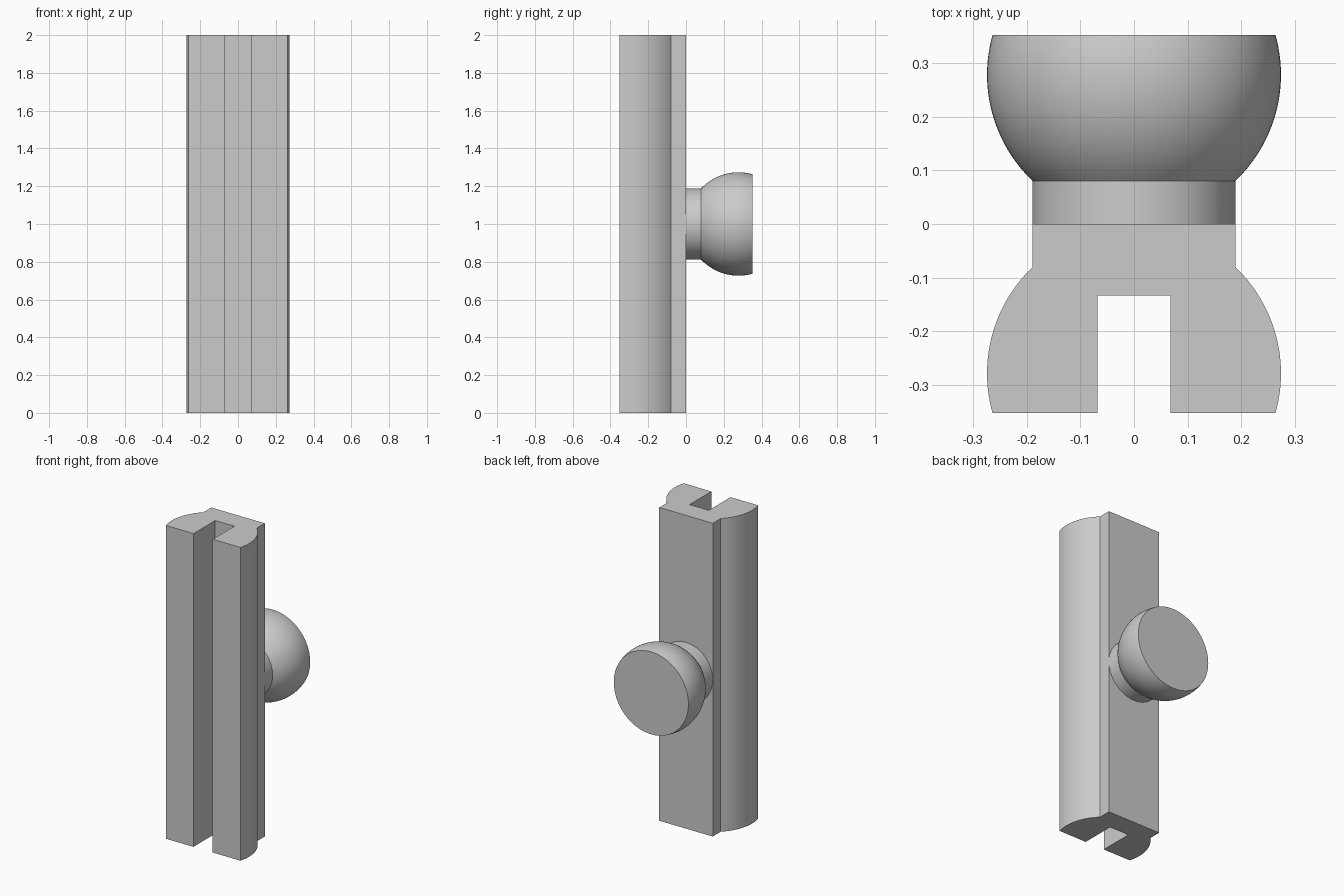
import bpy, bmesh, math
from mathutils import Matrix, Vector

cube = bpy.data.objects.get("Cube")
if cube:
    bpy.data.objects.remove(cube, do_unlink=True)

HEIGHT, DEPTH = 2.0, 0.352
NECK_R, NECK_LEN = 0.189, 0.08
BALL_R, BALL_C = 0.2735, 0.278
SLOT_X, SLOT_Y = 0.068, 0.133

grey = bpy.data.materials.new("plain grey")
grey.use_nodes = True
grey.diffuse_color = (0.6, 0.6, 0.6, 1)
grey.node_tree.nodes["Principled BSDF"].inputs["Base Color"].default_value = (0.6, 0.6, 0.6, 1)


def side_profile(steps):
    """Radius and distance from the base plane: straight neck, then bulge."""
    pts = [(NECK_R, 0.0)]
    for i in range(steps + 1):
        d = NECK_LEN + (DEPTH - NECK_LEN) * i / steps
        pts.append((math.sqrt(BALL_R ** 2 - (d - BALL_C) ** 2), d))
    return pts


def finish(bm, name):
    bmesh.ops.recalc_face_normals(bm, faces=bm.faces)
    mesh = bpy.data.meshes.new(name)
    bm.to_mesh(mesh)
    bm.free()
    mesh.materials.append(grey)
    obj = bpy.data.objects.new(name, mesh)
    bpy.context.collection.objects.link(obj)
    bpy.ops.object.select_all(action='DESELECT')
    obj.select_set(True)
    bpy.context.view_layer.objects.active = obj
    bpy.ops.object.shade_smooth_by_angle(angle=math.radians(25))
    return obj


# Slotted rail: mirrored section extruded upwards
half = [(r, -d) for r, d in side_profile(24)]
half += [(SLOT_X, -DEPTH), (SLOT_X, -SLOT_Y)]
outline = half + [(-x, y) for x, y in reversed(half)]
bm = bmesh.new()
section = bm.faces.new([bm.verts.new((x, y, 0)) for x, y in outline])
grown = bmesh.ops.extrude_face_region(bm, geom=[section], use_keep_orig=True)
top = [v for v in grown["geom"] if isinstance(v, bmesh.types.BMVert)]
bmesh.ops.translate(bm, verts=top, vec=(0, 0, HEIGHT))
finish(bm, "slotted_rail")

# Round knob: the same profile turned about the y axis
bm = bmesh.new()
profile = [(0, 0)] + side_profile(24) + [(0, DEPTH)]
mid = Vector((0, 0, HEIGHT / 2))
verts = [bm.verts.new((r, d, mid.z)) for r, d in profile]
edges = [bm.edges.new(pair) for pair in zip(verts, verts[1:])]
bmesh.ops.spin(bm, geom=verts + edges, cent=mid, axis=(0, 1, 0),
               angle=math.tau, steps=96)
bmesh.ops.remove_doubles(bm, verts=bm.verts, dist=0.0001)
finish(bm, "round_knob")
